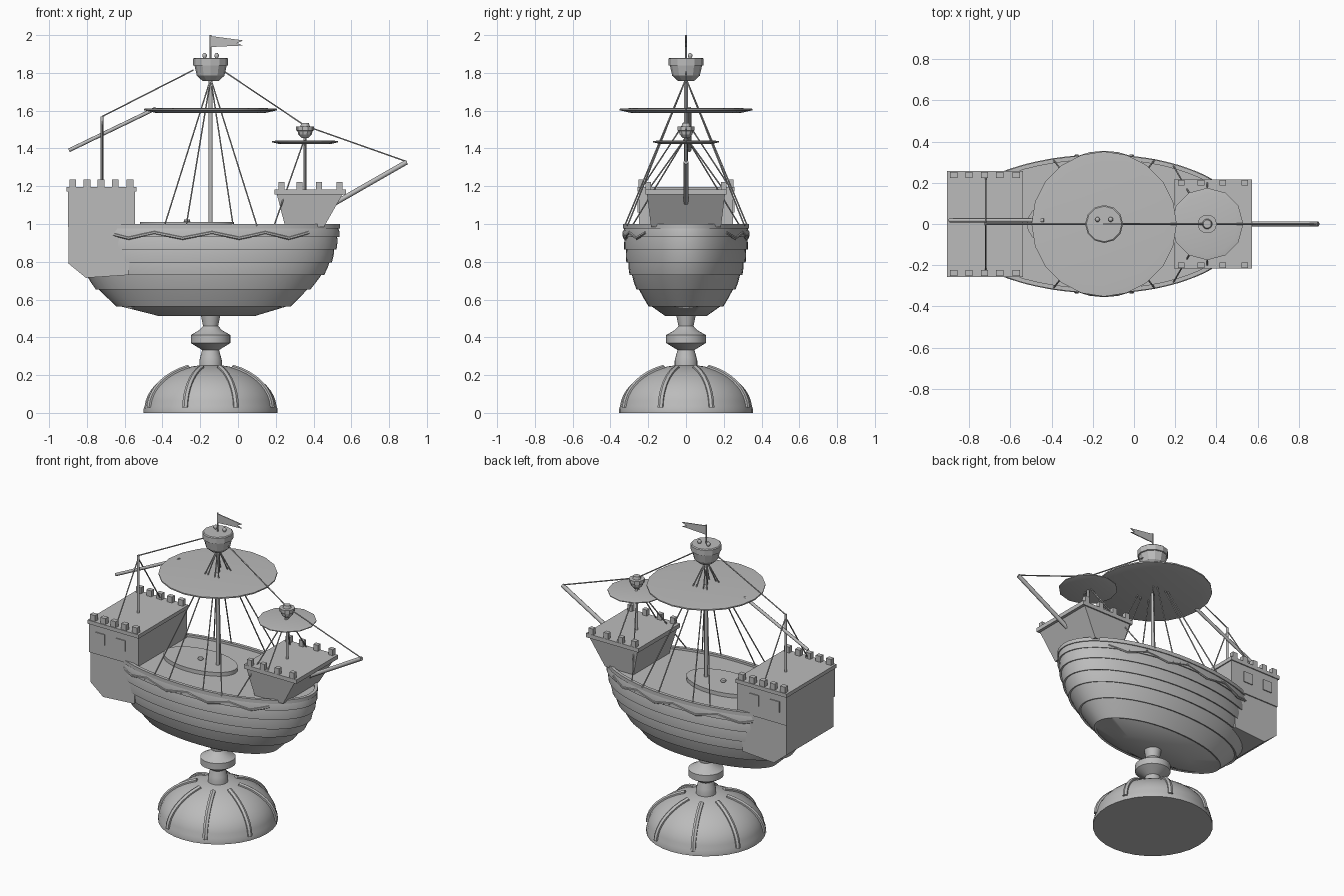
import bpy, bmesh, math
from mathutils import Vector

if "Cube" in bpy.data.objects:
    bpy.data.objects.remove(bpy.data.objects["Cube"])

grey = bpy.data.materials.new("silver_grey")
grey.diffuse_color = (0.5, 0.5, 0.5, 1)
grey.use_nodes = True
grey.node_tree.nodes["Principled BSDF"].inputs["Base Color"].default_value = grey.diffuse_color
MX, FX, ZX = -0.145, 0.355, -0.72      # main, fore and mizzen mast positions


def finish(name, bm, angle=35):
    bmesh.ops.recalc_face_normals(bm, faces=bm.faces)
    me = bpy.data.meshes.new(name)
    bm.to_mesh(me)
    bm.free()
    me.materials.append(grey)
    me.shade_smooth()
    me.set_sharp_from_angle(angle=math.radians(angle))
    ob = bpy.data.objects.new(name, me)
    bpy.context.collection.objects.link(ob)
    return ob


def skin(bm, rings):
    """Bridge closed rings of points and cap both ends."""
    vs = [[bm.verts.new(p) for p in r] for r in rings]
    n = len(vs[0])
    for a, b in zip(vs, vs[1:]):
        for i in range(n):
            j = (i + 1) % n
            bm.faces.new((a[i], a[j], b[j], b[i]))
    bm.faces.new(vs[0][::-1])
    bm.faces.new(vs[-1])


def lathe(name, profile, x, y=0, seg=24, angle=35, sx=1, sy=1):
    bm = bmesh.new()
    skin(bm, [[(x + sx * r * math.cos(2 * math.pi * i / seg),
                y + sy * r * math.sin(2 * math.pi * i / seg), z)
               for i in range(seg)] for r, z in profile])
    return finish(name, bm, angle)


def rods(name, paths, radius, seg=6):
    """Round bars along each polyline."""
    bm = bmesh.new()
    for path in paths:
        pts = [Vector(p) for p in path]
        rings = []
        for k, p in enumerate(pts):
            d = (pts[min(k + 1, len(pts) - 1)] - pts[max(k - 1, 0)]).normalized()
            u = d.cross(Vector((0, 1, 0)) if abs(d.y) < 0.9 else Vector((1, 0, 0))).normalized()
            v = d.cross(u)
            rings.append([p + radius * (u * math.cos(2 * math.pi * i / seg) +
                                        v * math.sin(2 * math.pi * i / seg)) for i in range(seg)])
        skin(bm, rings)
    return finish(name, bm, 50)


def boxes(name, items):
    """Boxes given as (x0, x1, y0, y1, z0, z1)."""
    bm = bmesh.new()
    for x0, x1, y0, y1, z0, z1 in items:
        skin(bm, [[(x0, y0, z), (x1, y0, z), (x1, y1, z), (x0, y1, z)] for z in (z0, z1)])
    return finish(name, bm)


def extrude_xz(name, outline, y0, y1):
    bm = bmesh.new()
    skin(bm, [[(x, y, z) for x, z in outline] for y in (y0, y1)])
    return finish(name, bm)


# Foot: dome, raised ribs, turned stem
def dome(t, grow=0):
    return (0.35 + grow) * math.cos(t), 0.02 + (0.235 + grow) * math.sin(t)


lathe("foot_dome", [(0.355, 0), (0.355, 0.02)] +
      [dome(math.radians(a)) for a in range(4, 82, 7)], MX, seg=32)
bm = bmesh.new()
for k in range(8):
    a = math.radians(22.5 + 45 * k)
    out, side = Vector((math.cos(a), math.sin(a), 0)), Vector((-math.sin(a), math.cos(a), 0))
    rings = []
    for i in range(9):
        t = math.radians(2 + 67 * i / 8)
        ring = []
        for grow, w in ((-0.01, -0.014), (0.009, -0.014), (0.016, 0), (0.009, 0.014), (-0.01, 0.014)):
            r, z = dome(t, grow)
            ring.append(Vector((MX, 0, max(z, 0.012))) + out * r + side * w)
        rings.append(ring)
    skin(bm, rings)
finish("foot_ribs", bm, 40)
lathe("stem", [(0.06, 0.24), (0.06, 0.275), (0.055, 0.295), (0.045, 0.333), (0.105, 0.37),
               (0.105, 0.412), (0.06, 0.438), (0.04, 0.46), (0.052, 0.52)], MX)

# Hull of overlapping strakes: (z, stern x, bow x, half beam)
levels = [(0.513, -0.42, 0.09, 0.11), (0.566, -0.63, 0.265, 0.185), (0.656, -0.74, 0.37, 0.25),
          (0.735, -0.805, 0.445, 0.287), (0.80, -0.84, 0.485, 0.304), (0.87, -0.86, 0.51, 0.316),
          (0.935, -0.875, 0.525, 0.321), (0.985, -0.88, 0.53, 0.325)]


def hull_point(level, t, grow=0):
    z, stern, bow, beam = level
    c = math.cos(t)
    half = (bow + 0.15 if c > 0 else -0.15 - stern) + grow
    return (-0.15 + half * c, (beam + grow) * math.sin(t), z)


def hull_ring(level, grow=0, dz=0):
    pts = [hull_point(level, 2 * math.pi * i / 56, grow) for i in range(56)]
    return [(x, y, z + dz) for x, y, z in pts]


rings = [hull_ring(levels[0])]
for i in range(1, len(levels)):
    rings.append(hull_ring(levels[i]))
    if i < len(levels) - 1:
        lo, hi = levels[i], levels[i + 1]
        mid = tuple((p + q) / 2 for p, q in zip(lo, hi))
        rings += [hull_ring(lo, 0.012, -0.004), hull_ring(mid, 0.009)]
finish("hull", None or (lambda b: (skin(b, rings), b)[1])(bmesh.new()), 40)

# Gunwale around the deck edge
bm = bmesh.new()
top = levels[-1]
loop = [[bm.verts.new(p) for p in hull_ring(top, g, dz)]
        for g, dz in ((-0.012, -0.01), (0.009, -0.01), (0.009, 0.014), (-0.012, 0.014))]
for a, b in zip(loop, loop[1:] + loop[:1]):
    for i in range(56):
        bm.faces.new((a[i], a[(i + 1) % 56], b[(i + 1) % 56], b[i]))
finish("gunwale", bm)

# Zigzag moulding on both sides
waves = []
for s in (-1, 1):
    path = []
    for i in range(33):
        x, y, z = hull_point(levels[6], math.radians(40 + 98 * i / 32), 0.008)
        saw = abs((i % 8) / 4 - 1)
        path.append((x, s * y, 0.925 + 0.03 * saw))
    waves.append(path)
rods("zigzag_moulding", waves, 0.009)

# Deck hatch with knob
lathe("deck_hatch", [(0.25, 0.98), (0.25, 1.01)], -0.27, sx=1, sy=0.56, seg=28)
lathe("hatch_knob", [(0.012, 1.005), (0.018, 1.015), (0.014, 1.024)], -0.27, seg=10)

# Stern castle with lower quarter, rim, battlements, windows
extrude_xz("stern_quarter", [(-0.897, 0.995), (-0.897, 0.79), (-0.805, 0.715),
                             (-0.58, 0.73), (-0.56, 0.995)], -0.243, 0.243)
boxes("stern_castle", [(-0.9, -0.545, -0.25, 0.25, 0.985, 1.175)])
boxes("stern_castle_rim", [(-0.907, -0.538, -0.257, 0.257, 1.172, 1.196)])
boxes("stern_battlements", [(x - 0.018, x + 0.018, s * 0.237 - 0.015, s * 0.237 + 0.015, 1.19, 1.235)
                            for x in (-0.875, -0.8, -0.725, -0.65, -0.572) for s in (-1, 1)])
boxes("stern_windows", [(x - 0.033, x + 0.033, s * 0.252 - 0.004, s * 0.252 + 0.004, 1.06, 1.13)
                        for x in (-0.82, -0.67) for s in (-1, 1)])

# Fore castle flaring upward, rim, battlements
bm = bmesh.new()
skin(bm, [[(a, -w, z), (b, -w, z), (b, w, z), (a, w, z)]
          for a, b, w, z in ((0.25, 0.455, 0.185, 0.985), (0.205, 0.555, 0.207, 1.16))])
finish("fore_castle", bm)
boxes("fore_castle_rim", [(0.193, 0.572, -0.215, 0.215, 1.157, 1.183)])
boxes("fore_battlements", [(x - 0.016, x + 0.016, s * 0.2 - 0.014, s * 0.2 + 0.014, 1.178, 1.222)
                           for x in (0.23, 0.325, 0.43, 0.538) for s in (-1, 1)])

# Masts, bowsprit, mizzen yard
rods("main_mast", [[(MX, 0, 0.98), (MX, 0, 1.78)]], 0.011, 10)
rods("flag_pole", [[(MX, 0, 1.85), (MX, 0, 2.0)]], 0.005)
rods("fore_mast", [[(FX, 0, 1.17), (FX, 0, 1.48)]], 0.008, 8)
rods("mizzen_mast", [[(ZX, 0, 1.18), (ZX, 0, 1.57)]], 0.008, 8)
rods("bowsprit", [[(0.46, 0, 1.08), (0.893, 0, 1.328)]], 0.013, 8)
rods("mizzen_yard", [[(-0.895, 0.018, 1.39), (-0.435, 0.018, 1.612)]], 0.01, 8)

# Round sails laid flat
lathe("main_disc", [(0.29, 1.588), (0.352, 1.602), (0.352, 1.61), (0.3, 1.613)], MX, seg=20, angle=20)
lathe("fore_disc", [(0.14, 1.424), (0.175, 1.433), (0.175, 1.438), (0.15, 1.442)], FX, seg=12, angle=20)

# Crow's nests, lookout knobs, pennant
lathe("main_crows_nest", [(0.042, 1.757), (0.073, 1.785), (0.085, 1.838), (0.092, 1.84),
                          (0.092, 1.875), (0.086, 1.88)], MX, seg=12, angle=20)
lathe("fore_crows_nest", [(0.018, 1.455), (0.036, 1.475), (0.04, 1.493), (0.047, 1.495), (0.047, 1.517),
                          (0.025, 1.517), (0.02, 1.535)], FX, seg=10, angle=20)
for x in (-0.177, -0.113):
    lathe("lookout_knob", [(0.006, 1.875), (0.012, 1.888), (0.012, 1.896), (0.005, 1.905)], x, 0.022, 10, 60)
extrude_xz("pennant", [(MX, 1.995), (0.028, 1.972), (-0.005, 1.957), (0.028, 1.945),
                       (MX, 1.937)], -0.003, 0.003)

# Rigging: side shrouds and the long stays
ropes = []
for s in (-1, 1):
    for x, y in ((-0.39, 0.31), (-0.275, 0.325), (-0.026, 0.325), (0.10, 0.31)):
        ropes.append([(MX, 0, 1.77), (x, s * y, 0.99)])
    ropes.append([(FX, 0, 1.46), (0.19, s * 0.285, 0.99)])
    ropes.append([(FX, 0, 1.46), (FX, s * 0.2, 1.18)])
    ropes.append([(ZX, 0, 1.55), (ZX, s * 0.235, 1.19)])
ropes += [[(ZX, 0, 1.568), (-0.235, 0, 1.815)], [(-0.07, 0, 1.805), (FX, 0, 1.52)],
          [(FX, 0, 1.52), (0.893, 0, 1.33)]]
rods("rigging", ropes, 0.004, 5)
